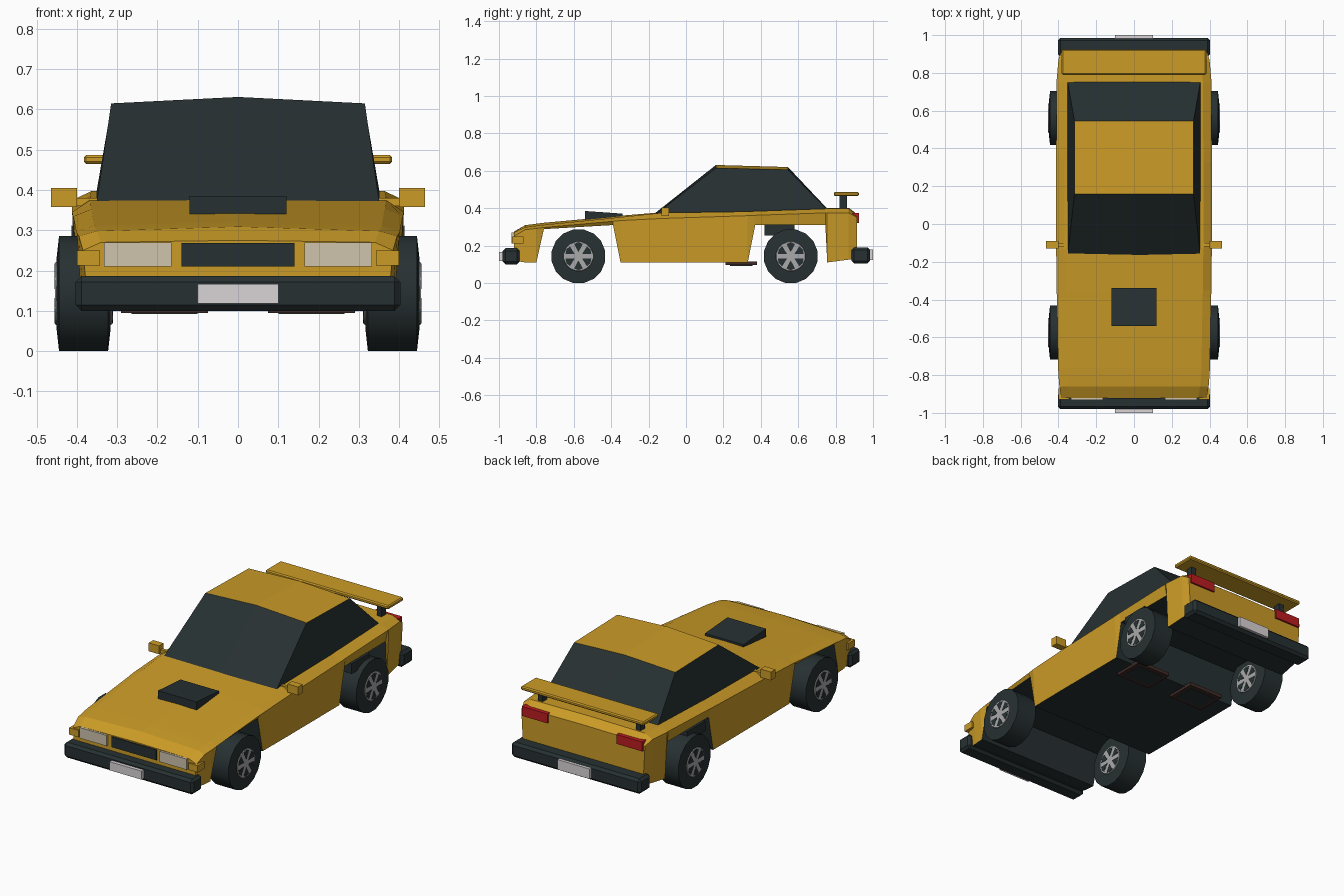
import bpy, bmesh
from math import sin, cos, pi
from mathutils import Vector

cube = bpy.data.objects.get("Cube")
if cube:
    bpy.data.objects.remove(cube, do_unlink=True)


def material(name, r, g, b):
    m = bpy.data.materials.new(name)
    m.diffuse_color = (r, g, b, 1)
    m.use_nodes = True
    bsdf = next(n for n in m.node_tree.nodes if n.type == 'BSDF_PRINCIPLED')
    bsdf.inputs["Base Color"].default_value = (r, g, b, 1)
    return m


YELLOW = material("yellow_paint", 0.60, 0.33, 0.02)
DARK = material("dark_trim", 0.02, 0.03, 0.032)
CREAM = material("headlight_cream", 0.62, 0.55, 0.42)
WHITE = material("plate_white", 0.70, 0.66, 0.67)
RED = material("tail_red", 0.50, 0.012, 0.015)
GREY = material("rim_grey", 0.40, 0.40, 0.40)
BROWN = material("exhaust_brown", 0.05, 0.025, 0.02)


def finish(name, bm, *mats):
    bmesh.ops.recalc_face_normals(bm, faces=bm.faces)
    mesh = bpy.data.meshes.new(name)
    bm.to_mesh(mesh)
    bm.free()
    ob = bpy.data.objects.new(name, mesh)
    bpy.context.collection.objects.link(ob)
    for m in mats:
        mesh.materials.append(m)
    return ob


def box(name, x, y, z, mat, bevel=0):
    """Box from (min, max) ranges."""
    bm = bmesh.new()
    bmesh.ops.create_cube(bm, size=1)
    for v in bm.verts:
        v.co = [r[0] if c < 0 else r[1] for c, r in zip(v.co, (x, y, z))]
    if bevel:
        bmesh.ops.bevel(bm, geom=bm.edges[:], offset=bevel, segments=1, affect='EDGES')
    return finish(name, bm, mat)


def pair(name, x, y, z, mat, bevel=0):
    box("left_" + name, x, y, z, mat, bevel)
    box("right_" + name, (-x[1], -x[0]), y, z, mat, bevel)


# Body: sections along y with (y, half width, sill z, shoulder z, top z, centre z);
# the raised sills form the wheel arches
sections = [
    (-0.92, 0.385, 0.12, 0.25, 0.27, 0.275),
    (-0.86, 0.395, 0.11, 0.285, 0.298, 0.309),
    (-0.80, 0.40, 0.11, 0.292, 0.306, 0.317),
    (-0.76, 0.402, 0.288, 0.297, 0.311, 0.322),
    (-0.39, 0.408, 0.31, 0.33, 0.348, 0.356),
    (-0.35, 0.41, 0.11, 0.334, 0.352, 0.36),
    (-0.13, 0.412, 0.11, 0.345, 0.375, 0.378),
    (0.33, 0.412, 0.11, 0.36, 0.382, 0.385),
    (0.37, 0.412, 0.31, 0.362, 0.384, 0.387),
    (0.745, 0.41, 0.31, 0.375, 0.397, 0.40),
    (0.755, 0.41, 0.11, 0.375, 0.397, 0.40),
    (0.87, 0.40, 0.125, 0.375, 0.398, 0.402),
    (0.915, 0.385, 0.13, 0.35, 0.365, 0.368),
]
bm = bmesh.new()
rings = []
for y, w, sill, shoulder, top, centre in sections:
    half = [(w - 0.012, sill), (w, shoulder), (w - 0.045, top)]
    ring = half + [(0, centre)] + [(-x, z) for x, z in reversed(half)]
    rings.append([bm.verts.new((x, y, z)) for x, z in ring])
for a, b in zip(rings, rings[1:]):
    n = len(a)
    for i in range(n):
        j = (i + 1) % n
        f = bm.faces.new((a[i], a[j], b[j], b[i]))
        f.material_index = 1 if i == n - 1 else 0
bm.faces.new(rings[0])
bm.faces.new(rings[-1])
finish("body", bm, YELLOW, DARK)

# Cabin: four crossbars, glass all round and a painted roof
bm = bmesh.new()
bars = []
for w, y, z, crown in ((0.352, -0.17, 0.362, 0.008), (0.315, 0.16, 0.615, 0.016),
                       (0.315, 0.545, 0.606, 0.014), (0.352, 0.755, 0.392, 0.006)):
    bars.append([bm.verts.new(p) for p in ((w, y, z), (0, y, z + crown), (-w, y, z))])
for k, (a, b) in enumerate(zip(bars, bars[1:])):
    for i in (0, 1):
        f = bm.faces.new((a[i], a[i + 1], b[i + 1], b[i]))
        f.material_index = 1 if k == 1 else 0
for side in (0, 2):
    bm.faces.new([bar[side] for bar in bars])
bm.faces.new([bars[0][0], bars[0][1], bars[0][2], bars[3][2], bars[3][1], bars[3][0]])
finish("cabin", bm, DARK, YELLOW)

# Hood scoop, tall at the front and sinking into the hood
scoop = box("hood_scoop", (-0.12, 0.12), (-0.54, -0.34), (0.34, 0.385), DARK)
for v in scoop.data.vertices:
    if v.co.y > -0.4 and v.co.z > 0.36:
        v.co.z = 0.371

# Bumpers, plates and front lights
box("front_bumper", (-0.403, 0.403), (-0.98, -0.89), (0.10, 0.186), DARK, 0.014)
box("rear_bumper", (-0.403, 0.403), (0.885, 0.985), (0.105, 0.19), DARK, 0.014)
box("front_plate", (-0.10, 0.10), (-1.0, -0.97), (0.118, 0.166), WHITE)
box("rear_plate", (-0.10, 0.10), (0.97, 1.0), (0.122, 0.178), WHITE)
box("grille", (-0.14, 0.14), (-0.927, -0.90), (0.21, 0.268), DARK)
pair("headlight", (0.165, 0.333), (-0.932, -0.89), (0.21, 0.27), CREAM)
pair("turn_signal", (0.343, 0.40), (-0.93, -0.87), (0.212, 0.25), YELLOW)
pair("tail_light", (0.215, 0.375), (0.89, 0.925), (0.322, 0.375), RED)

# Mirrors
pair("mirror", (0.40, 0.465), (-0.13, -0.09), (0.358, 0.405), YELLOW)
pair("mirror_stalk", (0.34, 0.41), (-0.118, -0.10), (0.36, 0.38), YELLOW)

# Rear wing on two posts
box("wing", (-0.383, 0.383), (0.79, 0.925), (0.465, 0.487), YELLOW, 0.006)
pair("wing_post", (0.29, 0.32), (0.82, 0.86), (0.385, 0.468), DARK)

# Underside: rear suspension block and exhaust boxes with dark centres
box("suspension_block", (-0.414, 0.414), (0.42, 0.58), (0.255, 0.312), DARK)
pair("exhaust_box", (0.075, 0.29), (0.21, 0.38), (0.095, 0.115), BROWN)
pair("exhaust_panel", (0.10, 0.265), (0.235, 0.355), (0.092, 0.098), DARK)

# Wheels: revolved tyre profile, rim disc and dark gaps between six spokes
RADIUS, MID, SIDES = 0.143, 0.3835, 16


def wheel(name, side, y):
    centre = Vector((side * MID, y, RADIUS))

    def ring(bm, r, x):
        return [bm.verts.new(centre + Vector((x, r * cos(2 * pi * i / SIDES + pi / SIDES),
                                              r * sin(2 * pi * i / SIDES + pi / SIDES))))
                for i in range(SIDES)]

    def lathe(part, profile, mat):
        bm = bmesh.new()
        loops = [ring(bm, r, x) for r, x in profile]
        for a, b in zip(loops, loops[1:]):
            for i in range(SIDES):
                j = (i + 1) % SIDES
                bm.faces.new((a[i], a[j], b[j], b[i]))
        bm.faces.new(loops[0])
        bm.faces.new(loops[-1])
        ob = finish(name + part, bm, mat)
        ob.data.shade_smooth()
        ob.data.set_sharp_from_angle(angle=pi / 6)

    r = RADIUS / cos(pi / SIDES)
    lathe("_tyre", ((0.09, -0.067), (r, -0.061), (r, 0.061), (0.09, 0.067)), DARK)
    lathe("_rim", ((0.078, -0.071), (0.082, -0.062), (0.082, 0.062), (0.078, 0.071)), GREY)

    bm = bmesh.new()
    for x in (-0.0725, 0.0725):
        for k in range(6):
            a = k * pi / 3 + pi / 6
            pts = ((0.022, a), (0.07, a - 0.34), (0.074, a), (0.07, a + 0.34))
            f = bm.faces.new([bm.verts.new(centre + Vector((x, d * cos(t), d * sin(t))))
                              for d, t in pts])
            out = bmesh.ops.extrude_face_region(bm, geom=[f])["geom"]
            shift = Vector((-0.004 if x > 0 else 0.004, 0, 0))
            bmesh.ops.translate(bm, vec=shift,
                                verts=[v for v in out if isinstance(v, bmesh.types.BMVert)])
    finish(name + "_spoke_gaps", bm, DARK)


for side, label in ((1, "left"), (-1, "right")):
    wheel("front_" + label + "_wheel", side, -0.575)
    wheel("rear_" + label + "_wheel", side, 0.56)
